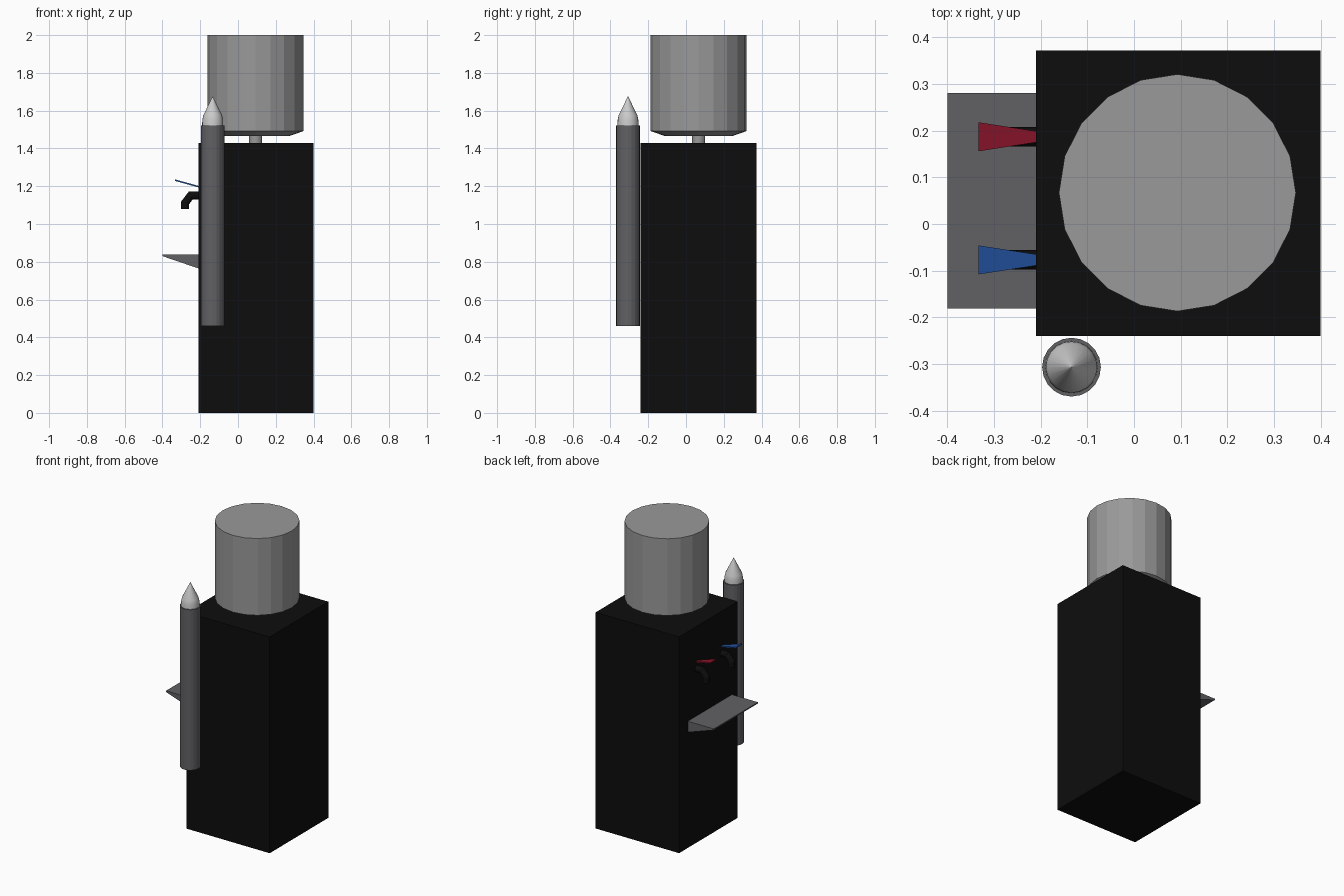
import bpy, bmesh, math
from mathutils import Vector

if "Cube" in bpy.data.objects:
    bpy.data.objects.remove(bpy.data.objects["Cube"])


def material(name, rgb):
    m = bpy.data.materials.new(name)
    m.diffuse_color = (*rgb, 1)
    m.use_nodes = True
    m.node_tree.nodes["Principled BSDF"].inputs["Base Color"].default_value = m.diffuse_color
    return m


BLACK = material("black", (0.004, 0.004, 0.004))
DARK = material("dark_grey", (0.12, 0.12, 0.13))
GREY = material("mid_grey", (0.32, 0.32, 0.32))
RED = material("red", (0.27, 0.008, 0.025))
BLUE = material("blue", (0.017, 0.085, 0.35))


def finish(name, bm, mat=None):
    bmesh.ops.recalc_face_normals(bm, faces=bm.faces)
    me = bpy.data.meshes.new(name)
    bm.to_mesh(me)
    bm.free()
    ob = bpy.data.objects.new(name, me)
    bpy.context.collection.objects.link(ob)
    if mat:
        me.materials.append(mat)
    return ob


def skin(bm, rings):
    """Join equal-sized vertex rings into a closed tube."""
    n = len(rings[0])
    for a, b in zip(rings, rings[1:]):
        for i in range(n):
            j = (i + 1) % n
            bm.faces.new((a[i], a[j], b[j], b[i]))
    bm.faces.new(rings[0][::-1])
    bm.faces.new(rings[-1])


def lathe(name, centre, profile, sides, mat=None):
    bm = bmesh.new()
    rings = [[bm.verts.new((centre[0] + r * math.cos(math.tau * i / sides),
                            centre[1] + r * math.sin(math.tau * i / sides), z))
              for i in range(sides)] for r, z in profile]
    skin(bm, rings)
    return finish(name, bm, mat)


def prism(name, profile, y0, y1, mat):
    """Extrude an x-z profile from y0 to y1."""
    bm = bmesh.new()
    skin(bm, [[bm.verts.new((x, y, z)) for x, z in profile] for y in (y0, y1)])
    return finish(name, bm, mat)


def spout(name, y, path, radius, sides=12):
    """Round pipe along an x-z path, mitred at the bends."""
    bm = bmesh.new()
    pts = [Vector((x, y, z)) for x, z in path]
    rings = []
    for k, p in enumerate(pts):
        d0 = (p - pts[k - 1]).normalized() if k else None
        d1 = (pts[k + 1] - p).normalized() if k < len(pts) - 1 else None
        t = ((d0 or d1) + (d1 or d0)).normalized()
        stretch = radius / t.dot(d0 or d1)
        side = Vector((0, 1, 0))
        up = t.cross(side)
        rings.append([bm.verts.new(p + side * radius * math.cos(math.tau * i / sides)
                                   + up * stretch * math.sin(math.tau * i / sides))
                      for i in range(sides)])
    skin(bm, rings)
    return finish(name, bm, BLACK)


def lever(name, y, mat):
    """Thin flared paddle, wide at the outer end."""
    bm = bmesh.new()
    rings = []
    for x, half, z in ((-0.21, 0.012, 1.198), (-0.333, 0.031, 1.232)):
        rings.append([bm.verts.new((x, y + s * half, z + t * 0.004))
                      for s, t in ((-1, -1), (1, -1), (1, 1), (-1, 1))])
    skin(bm, rings)
    return finish(name, bm, mat)


# Cabinet
prism("cabinet", [(-0.21, 0), (0.40, 0), (0.40, 1.43), (-0.21, 1.43)], -0.24, 0.372, BLACK)

# Water bottle with neck and shallow shoulder
BOTTLE = (0.093, 0.067)
lathe("bottle_neck", BOTTLE, [(0.034, 1.425), (0.034, 1.47)], 20, GREY)
lathe("bottle", BOTTLE, [(0.18, 1.466), (0.254, 1.492), (0.254, 2.0)], 20, GREY)

# Drip tray wedge
prism("drip_tray", [(-0.21, 0.765), (-0.21, 0.838), (-0.40, 0.838), (-0.40, 0.83)], -0.181, 0.281, DARK)

# Taps and their levers
for label, y, mat in (("hot", 0.187, RED), ("cold", -0.077, BLUE)):
    spout(label + "_spout", y,
          [(-0.205, 1.151), (-0.25, 1.151), (-0.28, 1.112), (-0.28, 1.08)], 0.021)
    lever(label + "_lever", y, mat)

# Cup dispenser tube with a paper cone cup on top
TUBE = (-0.134, -0.307)
lathe("cup_tube", TUBE, [(0.063, 0.46), (0.063, 1.522)], 20, DARK)
cup = lathe("paper_cup", TUBE, [(0.056, 1.515), (0.055, 1.55), (0.05, 1.575), (0.001, 1.675)], 20)
bpy.context.view_layer.objects.active = cup
cup.select_set(True)
bpy.ops.object.shade_smooth_by_angle(angle=math.radians(40))
